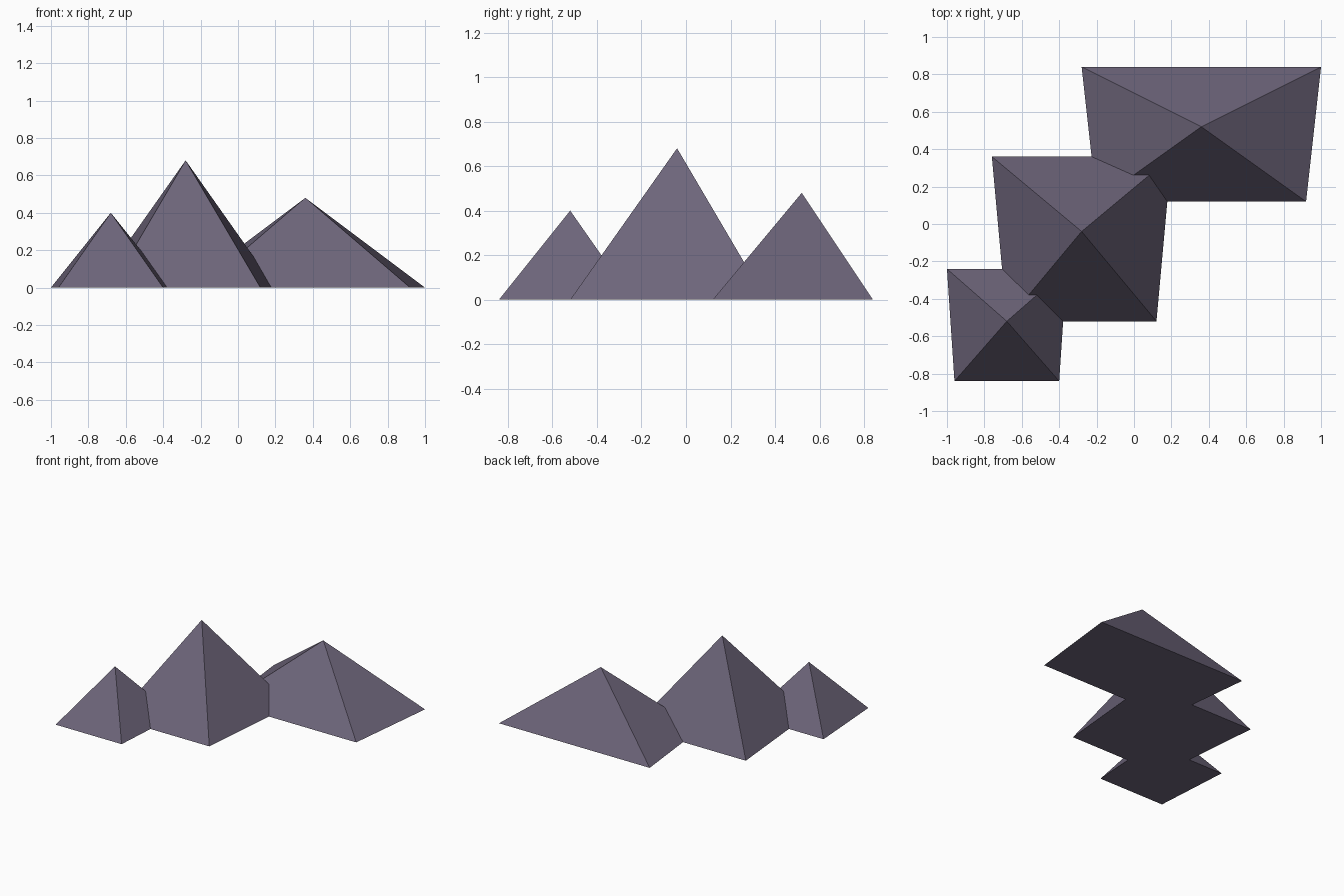
import bpy
import bmesh

cube = bpy.data.objects.get("Cube")
if cube:
    bpy.data.objects.remove(cube, do_unlink=True)

# Single purple-grey stone colour
stone = bpy.data.materials.new("purple_grey_stone")
stone.use_nodes = True
colour = (0.153, 0.130, 0.195, 1.0)
stone.diffuse_color = colour
bsdf = stone.node_tree.nodes["Principled BSDF"]
bsdf.inputs["Base Color"].default_value = colour
bsdf.inputs["Roughness"].default_value = 0.9


def peak(name, apex, front_y, back_y, front_half, back_half):
    """Four-sided peak on a trapezoid base that is wider at the back."""
    x = apex[0]
    bm = bmesh.new()
    base = [bm.verts.new(p) for p in (
        (x - front_half, front_y, 0), (x + front_half, front_y, 0),
        (x + back_half, back_y, 0), (x - back_half, back_y, 0))]
    tip = bm.verts.new(apex)
    bm.faces.new(base[::-1])
    for i in range(4):
        bm.faces.new((base[i], base[(i + 1) % 4], tip))
    mesh = bpy.data.meshes.new(name)
    bm.to_mesh(mesh)
    bm.free()
    mesh.materials.append(stone)
    obj = bpy.data.objects.new(name, mesh)
    bpy.context.collection.objects.link(obj)
    return obj


# Three overlapping mountains running diagonally
peak("small_front_peak", (-0.68, -0.52, 0.40), -0.84, -0.24, 0.28, 0.32)
peak("tall_middle_peak", (-0.28, -0.04, 0.68), -0.52, 0.36, 0.40, 0.48)
peak("wide_back_peak", (0.36, 0.52, 0.48), 0.12, 0.84, 0.56, 0.64)
